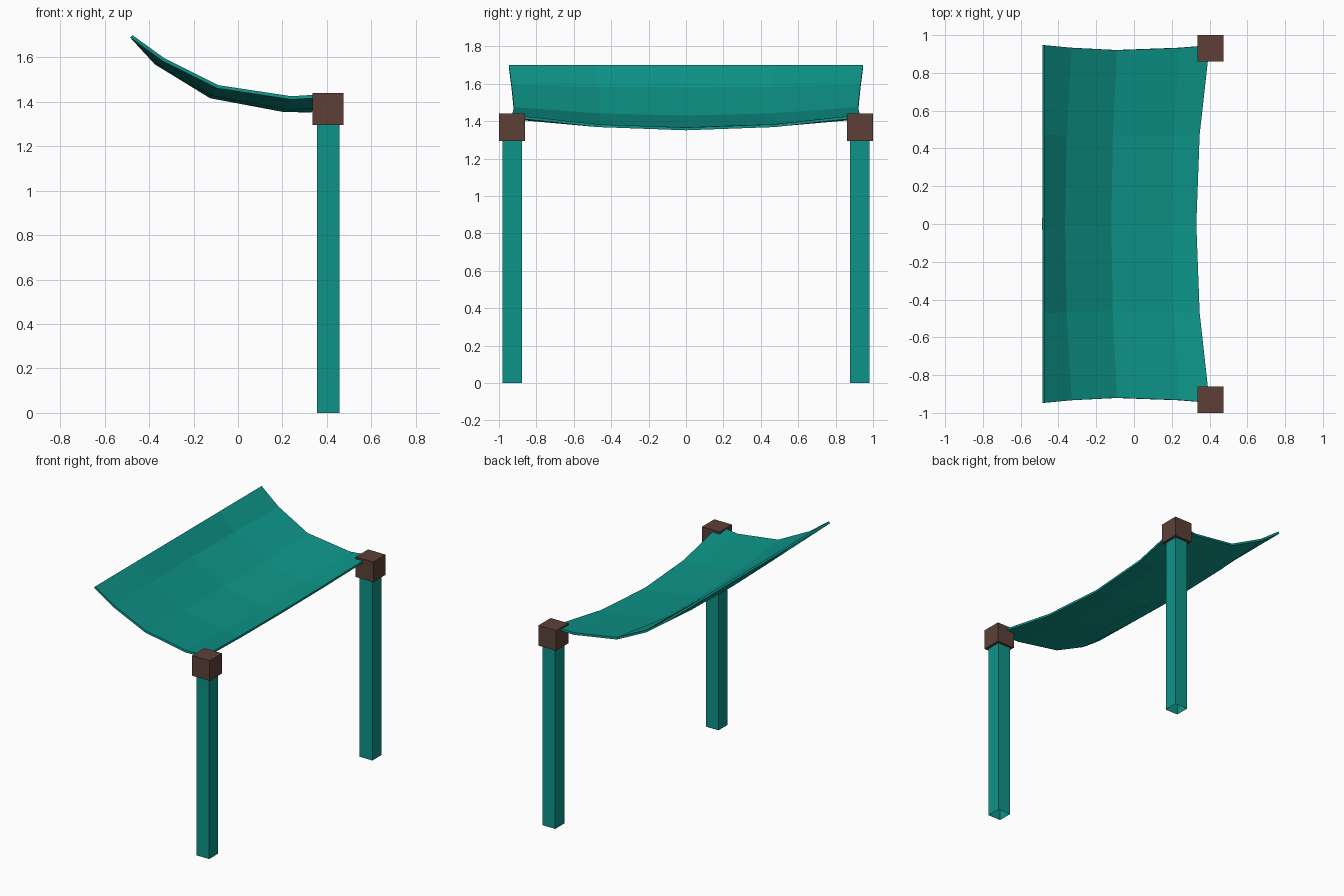
import bpy, bmesh
from mathutils import Vector

cube = bpy.data.objects.get("Cube")
if cube:
    bpy.data.objects.remove(cube, do_unlink=True)


def make_material(name, rgb):
    mat = bpy.data.materials.new(name)
    mat.use_nodes = True
    mat.diffuse_color = (*rgb, 1)
    mat.node_tree.nodes["Principled BSDF"].inputs["Base Color"].default_value = (*rgb, 1)
    return mat


teal = make_material("teal", (0.004, 0.296, 0.246))
brown = make_material("brown", (0.109, 0.051, 0.038))


def make_object(name, bm, mat):
    mesh = bpy.data.meshes.new(name)
    bm.to_mesh(mesh)
    bm.free()
    mesh.materials.append(mat)
    obj = bpy.data.objects.new(name, mesh)
    bpy.context.collection.objects.link(obj)
    return obj


def make_box(name, low, high, mat, open_bottom=False):
    low, high = Vector(low), Vector(high)
    bm = bmesh.new()
    bmesh.ops.create_cube(bm, size=1)
    for v in bm.verts:
        v.co = (low + high) / 2 + v.co * (high - low)
    if open_bottom:
        bm.normal_update()
        base = [f for f in bm.faces if f.normal.z < -0.9]
        bmesh.ops.delete(bm, geom=base, context='FACES_ONLY')
    return make_object(name, bm, mat)


# Posts with hollow bottoms, and their square caps
for side, sign in (("front", -1), ("back", 1)):
    y0, y1 = sorted((sign * 0.877, sign * 0.98))
    make_box(side + "_post", (0.355, y0, 0), (0.456, y1, 1.3), teal, open_bottom=True)
    y0, y1 = sorted((sign * 0.86, sign))
    make_box(side + "_cap", (0.335, y0, 1.295), (0.475, y1, 1.44), brown)

# Sagging canopy: the end profile blends into a lower profile at mid-span
end_profile = [(-0.475, 0.947, 1.70), (-0.33, 0.933, 1.595), (-0.09, 0.92, 1.475),
               (0.24, 0.932, 1.425), (0.40, 0.945, 1.435)]
middle_profile = [(-0.475, 0, 1.70), (-0.365, 0, 1.58), (-0.12, 0, 1.43),
                  (0.20, 0, 1.37), (0.33, 0, 1.366)]
bm = bmesh.new()
rows = []
for step in (-1, -0.5, 0, 0.5, 1):
    sag = 1 - step ** 2
    row = []
    for end, mid in zip(end_profile, middle_profile):
        p = Vector(end).lerp(Vector(mid), sag)
        p.y = step * end[1]
        row.append(bm.verts.new(p))
    rows.append(row)
for a, b in zip(rows, rows[1:]):
    for i in range(len(a) - 1):
        bm.faces.new((a[i], a[i + 1], b[i + 1], b[i]))
bm.normal_update()
canopy = make_object("canopy", bm, teal)
thick = canopy.modifiers.new("cloth_thickness", 'SOLIDIFY')
thick.thickness = 0.015
thick.offset = -1
